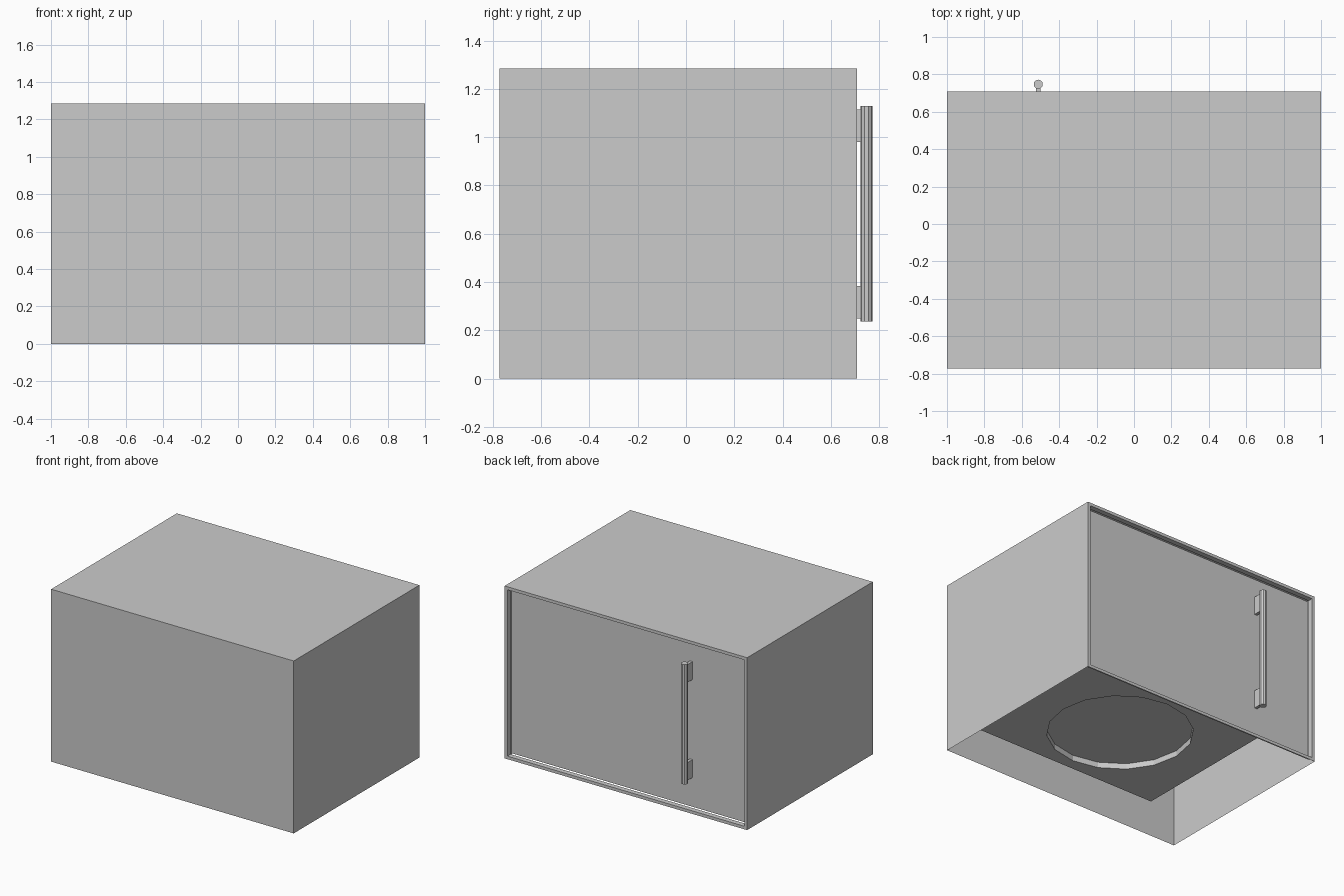
import bpy, bmesh, math
from mathutils import Matrix, Vector

if "Cube" in bpy.data.objects:
    bpy.data.objects.remove(bpy.data.objects["Cube"])

FRONT, BACK, TOP = -0.772, 0.708, 1.285
RIM, DOOR_Y = 0.032, 0.67


def finish(name, bm):
    mesh = bpy.data.meshes.new(name)
    bm.to_mesh(mesh)
    bm.free()
    obj = bpy.data.objects.new(name, mesh)
    bpy.context.collection.objects.link(obj)
    return obj


def box_bm(lo, hi):
    lo, hi = Vector(lo), Vector(hi)
    bm = bmesh.new()
    m = Matrix.Translation((lo + hi) / 2) @ Matrix.Diagonal((*(hi - lo), 1))
    bmesh.ops.create_cube(bm, size=1, matrix=m)
    bm.normal_update()
    return bm


def facing(bm, direction):
    return [f for f in bm.faces if f.normal.dot(Vector(direction)) > 0.9]


# Outer shell: thin walls, open underneath, recessed door opening
bm = box_bm((-1, FRONT, 0), (1, BACK, TOP))
bmesh.ops.delete(bm, geom=facing(bm, (0, 0, -1)), context='FACES')
opening = facing(bm, (0, 1, 0))
bmesh.ops.inset_region(bm, faces=opening, thickness=RIM, use_boundary=True)
ext = bmesh.ops.extrude_discrete_faces(bm, faces=opening)["faces"]
for v in ext[0].verts:
    v.co.y = DOOR_Y
bmesh.ops.delete(bm, geom=ext, context='FACES')
finish("shell", bm)

# Door panel at the back of the recess
bm = bmesh.new()
bm.faces.new([bm.verts.new((x, DOOR_Y, z)) for x, z in
              ((1 - RIM, RIM), (RIM - 1, RIM), (RIM - 1, TOP - RIM), (1 - RIM, TOP - RIM))])
finish("door", bm)

# Cooking cavity: open towards the door, floor has a round hole for the turntable
FLOOR = 0.04
X0, X1, Y0, Y1 = -0.544, 0.968, -0.47, DOOR_Y
bm = box_bm((X0, Y0, FLOOR), (X1, Y1, TOP - RIM))
bmesh.ops.delete(bm, geom=facing(bm, (0, 1, 0)) + facing(bm, (0, 0, -1)), context='FACES')
bmesh.ops.reverse_faces(bm, faces=bm.faces[:])
finish("cavity_walls", bm)

SIDES, R = 16, 0.497
centre = Matrix.Translation((0.215, 0.11, FLOOR))
bm = bmesh.new()
ring = bmesh.ops.create_circle(bm, segments=SIDES, radius=R, matrix=centre)["verts"]
edges = [e for e in bm.edges]
corners = [bm.verts.new((x, y, FLOOR)) for x, y in ((X0, Y0), (X1, Y0), (X1, Y1), (X0, Y1))]
edges += [bm.edges.new((corners[i], corners[(i + 1) % 4])) for i in range(4)]
bmesh.ops.triangle_fill(bm, edges=edges, use_beauty=True, normal=(0, 0, 1))
# drop any fill inside the circle
inside = [f for f in bm.faces if all(v in ring for v in f.verts)
          and (f.calc_center_median() - centre.translation).length < R * 0.99]
bmesh.ops.delete(bm, geom=inside, context='FACES_ONLY')
finish("cavity_floor", bm)

# Raised turntable, hollow from below
bm = bmesh.new()
bmesh.ops.create_circle(bm, segments=SIDES, radius=R, cap_ends=True, matrix=centre)
up = bmesh.ops.extrude_face_region(bm, geom=bm.faces[:])["geom"]
bmesh.ops.translate(bm, vec=(0, 0, 0.042), verts=[g for g in up if isinstance(g, bmesh.types.BMVert)])
low = [f for f in bm.faces if all(abs(v.co.z - FLOOR) < 1e-4 for v in f.verts)]
bmesh.ops.delete(bm, geom=low, context='FACES_ONLY')
bmesh.ops.recalc_face_normals(bm, faces=bm.faces[:])
finish("turntable", bm)

# Handle bar and its two brackets
HX = -0.512
bm = bmesh.new()
bmesh.ops.create_cone(bm, cap_ends=True, segments=10, radius1=0.025, radius2=0.025, depth=0.893,
                      matrix=Matrix.Translation((HX, 0.747, 0.6825)))
finish("handle_bar", bm)
for name, z in (("lower_bracket", 0.25), ("upper_bracket", 0.98)):
    finish(name, box_bm((HX - 0.011, DOOR_Y, z), (HX + 0.011, 0.74, z + 0.134)))
